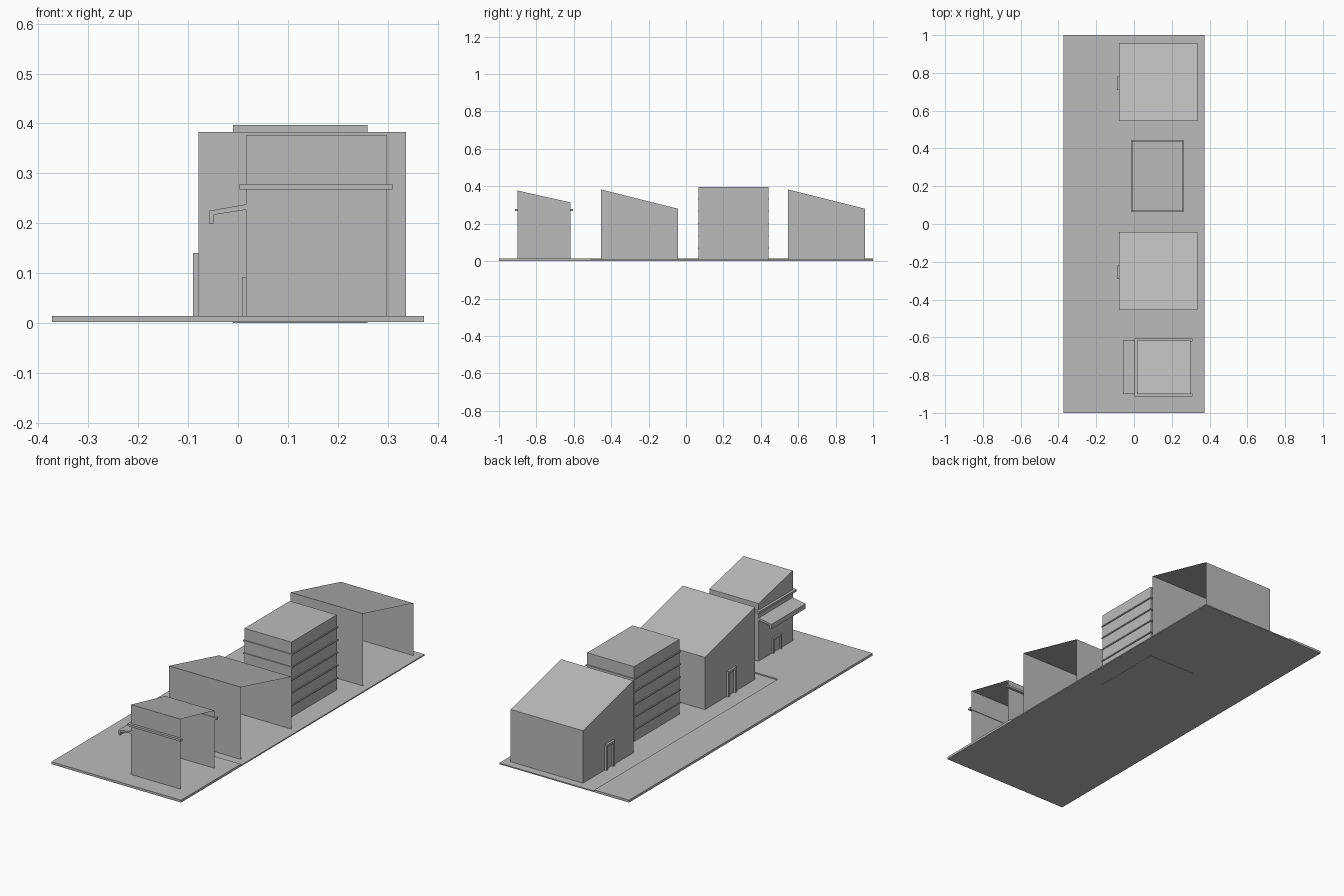
import bpy
import bmesh

cube = bpy.data.objects.get("Cube")
if cube:
    bpy.data.objects.remove(cube, do_unlink=True)

grey = bpy.data.materials.new("plain_grey")
grey.use_nodes = True
grey.diffuse_color = (0.5, 0.5, 0.5, 1)
grey.node_tree.nodes["Principled BSDF"].inputs["Base Color"].default_value = (0.5, 0.5, 0.5, 1)


def finish(name, bm):
    mesh = bpy.data.meshes.new(name)
    bm.to_mesh(mesh)
    bm.free()
    mesh.materials.append(grey)
    obj = bpy.data.objects.new(name, mesh)
    bpy.context.collection.objects.link(obj)
    return obj


def prism(name, profile, axis, start, end):
    """Extrude a 2D profile along an axis."""
    place = {"x": lambda p, q, a: (a, p, q),
             "y": lambda p, q, a: (p, a, q),
             "z": lambda p, q, a: (p, q, a)}[axis]
    bm = bmesh.new()
    low = [bm.verts.new(place(p, q, start)) for p, q in profile]
    high = [bm.verts.new(place(p, q, end)) for p, q in profile]
    bm.faces.new(low)
    bm.faces.new(high)
    for i in range(len(low)):
        j = (i + 1) % len(low)
        bm.faces.new((low[i], low[j], high[j], high[i]))
    bmesh.ops.recalc_face_normals(bm, faces=bm.faces)
    return finish(name, bm)


def rect(p0, p1, q0, q1):
    return [(p0, q0), (p1, q0), (p1, q1), (p0, q1)]


def shell_house(name, x0, x1, y0, y1, z0, z_front, z_back):
    """Thin shell with a sloping roof, open underneath and on the +x side."""
    bm = bmesh.new()
    section = [(y0, z0), (y0, z_front), (y1, z_back), (y1, z0)]
    closed = [bm.verts.new((x0, y, z)) for y, z in section]
    opened = [bm.verts.new((x1, y, z)) for y, z in section]
    bm.faces.new(closed)
    for i in range(3):
        bm.faces.new((closed[i + 1], closed[i], opened[i], opened[i + 1]))
    return finish(name, bm)


def door_frame(name, x0, x1, y0, y1, z0, z1, t=0.012):
    outline = [(y0, z0), (y0, z1), (y1, z1), (y1, z0),
               (y1 - t, z0), (y1 - t, z1 - t), (y0 + t, z1 - t), (y0 + t, z0)]
    return prism(name, outline, "x", x0, x1)


# Ground: L-shaped pavement around a slightly lower lot
X, LOT_X, LOT_Y, TOP, LOT_TOP = 0.373, -0.173, -0.508, 0.014, 0.008
prism("pavement", [(-X, -1), (X, -1), (X, LOT_Y), (LOT_X, LOT_Y), (LOT_X, 1), (-X, 1)],
      "z", 0.002, TOP)
prism("lot", rect(LOT_X, X, LOT_Y, 1), "z", 0.002, LOT_TOP)

# Two matching sheds with doors on the street side
for label, y in (("front", -0.455), ("rear", 0.545)):
    shell_house(label + "_shed", -0.079, 0.337, y, y + 0.413, 0.003, 0.383, 0.28)
    door_frame(label + "_shed_door_frame", -0.09, -0.079, y + 0.165, y + 0.235, LOT_TOP, 0.14)

# Flat-roofed block with thin floor bands
BX0, BX1, BY0, BY1 = -0.01, 0.26, 0.068, 0.44
prism("office_block", rect(BX0, BX1, BY0, BY1), "z", 0, 0.397)
for floor in range(5):
    z = 0.066 * (floor + 1)
    e = 0.005
    prism("floor_band_%d" % (floor + 1), rect(BX0 - e, BX1 + e, BY0 - e, BY1 + e),
          "z", z, z + 0.006)

# Small shop with door, wraparound band and street canopy
SX0, SX1, SY0, SY1 = 0.016, 0.299, -0.9, -0.618
shell_house("shop", SX0, SX1, SY0, SY1, 0.003, 0.377, 0.314)
door_frame("shop_door_frame", 0.008, SX0, -0.8, -0.73, TOP, 0.092, 0.01)
out, inn, end = 0.013, 0.003, SX1 + 0.011
prism("shop_band", [(end, SY0 - out), (SX0 - out, SY0 - out), (SX0 - out, SY1 + out),
                    (end, SY1 + out), (end, SY1 - inn), (SX0 + inn, SY1 - inn),
                    (SX0 + inn, SY0 + inn), (end, SY0 + inn)], "z", 0.268, 0.279)
prism("shop_canopy", [(SX0, 0.238), (-0.058, 0.225), (-0.058, 0.2), (-0.048, 0.2),
                      (-0.048, 0.217), (SX0, 0.227)], "y", SY0, SY1)
